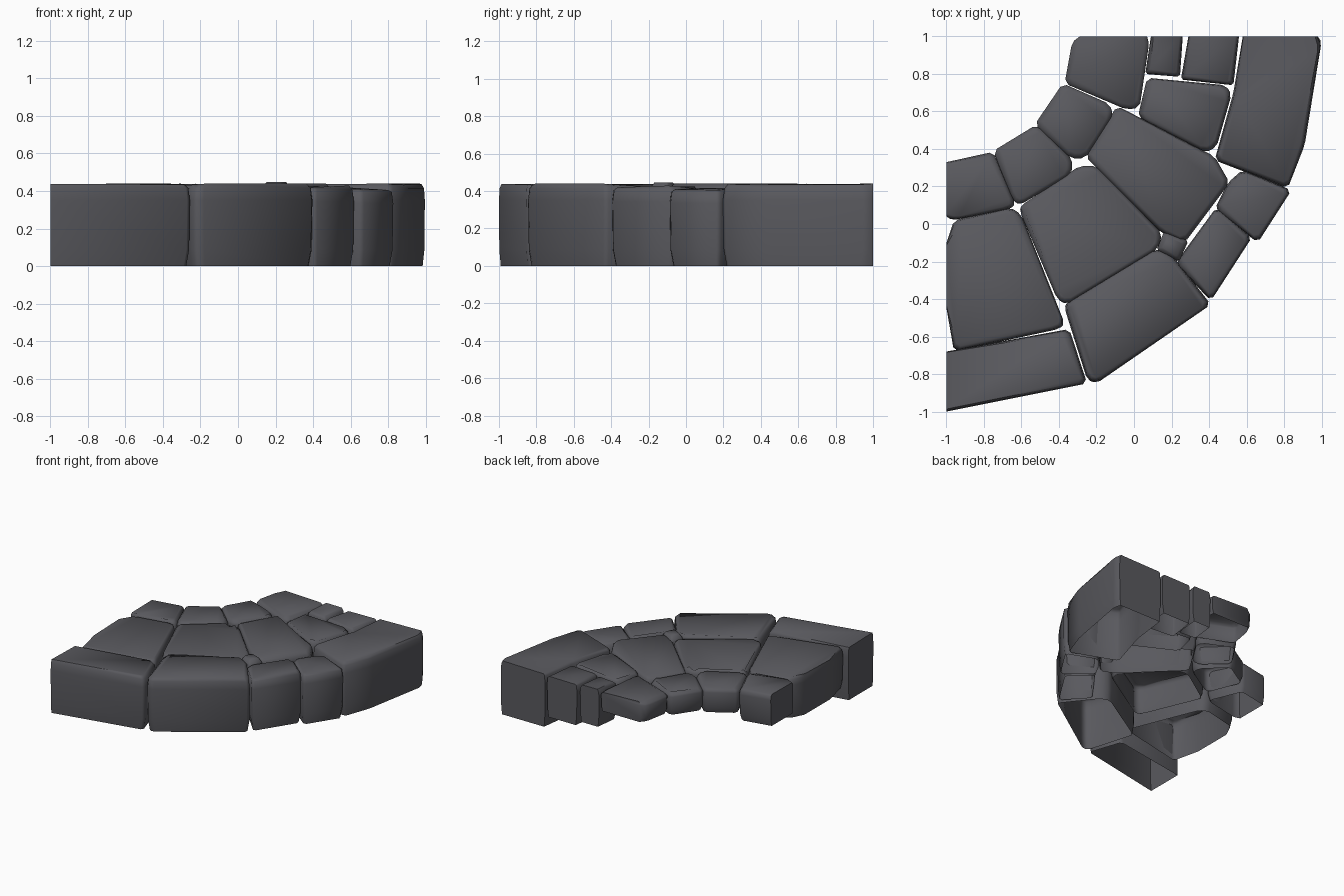
import bpy, bmesh, random
from mathutils import Vector

if "Cube" in bpy.data.objects:
    bpy.data.objects.remove(bpy.data.objects["Cube"])

random.seed(4)
slate = bpy.data.materials.new("dark slate")
slate.diffuse_color = (0.1, 0.1, 0.112, 1)
slate.use_nodes = True
slate.node_tree.nodes["Principled BSDF"].inputs["Base Color"].default_value = slate.diffuse_color


def on_cut(p):
    # the patch is trimmed flat along x = -1 and y = 1
    return p.x < -0.995 or p.y > 0.995


def trim_corners(pts, cut):
    out = []
    for i, p in enumerate(pts):
        if on_cut(p):
            out.append(p)
            continue
        for q in (pts[i - 1], pts[(i + 1) % len(pts)]):
            d = q - p
            out.append(p + d.normalized() * min(cut, d.length * 0.3))
    return out


def pull_in(p, c, dist):
    q = p + (c - p).normalized() * dist
    if p.x < -0.995:
        q.x = p.x
    if p.y > 0.995:
        q.y = p.y
    return q


def stone(name, corners, bottom=0.0, top=0.44, cut=0.022, dip=0.018):
    """A chunky paving stone: stacked rings, drawn in at top and bottom, open underneath."""
    pts = trim_corners([Vector(p) for p in corners], cut)
    c = sum(pts, Vector((0, 0))) / len(pts)
    h = top - bottom
    bm = bmesh.new()
    rings = []
    for z, inset, jitter in ((bottom, 0.02, 0), (bottom + h * 0.2, 0.004, 0),
                             (top - h * 0.2, 0.0, 0), (top - 0.025, 0.008, 0),
                             (top, 0.028, dip)):
        ring = []
        for p in pts:
            q = pull_in(p, c, inset)
            ring.append(bm.verts.new((q.x, q.y, z - random.uniform(0, jitter))))
        rings.append(ring)
    n = len(pts)
    for a, b in zip(rings, rings[1:]):
        for i in range(n):
            j = (i + 1) % n
            bm.faces.new((a[i], a[j], b[j], b[i]))
    bm.faces.new(rings[-1])
    # open shell, so orient by the top face
    bmesh.ops.recalc_face_normals(bm, faces=bm.faces)
    bm.faces.ensure_lookup_table()
    if bm.faces[-1].normal.z < 0:
        bmesh.ops.reverse_faces(bm, faces=bm.faces)
    me = bpy.data.meshes.new(name)
    bm.to_mesh(me)
    bm.free()
    me.materials.append(slate)
    ob = bpy.data.objects.new(name, me)
    bpy.context.collection.objects.link(ob)
    ob.select_set(True)
    bpy.context.view_layer.objects.active = ob


# outer curb stones, reaching the ground
stone("curb_left", [(-1, -.68), (-.345, -.56), (-.25, -.85), (-1, -1)], dip=0.01)
stone("curb_front", [(-.37, -.45), (-.36, -.42), (.12, -.13), (.20, -.16), (.41, -.43), (-.20, -.85), (-.25, -.83)])
stone("curb_small_front", [(.44, .09), (.63, -.07), (.41, -.41), (.22, -.21)], top=.43)
stone("curb_small_right", [(.58, .29), (.84, .18), (.66, -.10), (.43, .08), (.50, .22)], top=.42)
stone("curb_right", [(.58, 1), (.98, 1), (1, .97), (.91, .42), (.82, .19), (.43, .34), (.53, .70)], dip=0.01)

# large middle stones
stone("middle_left", [(-.96, .02), (-.66, .09), (-.60, .05), (-.37, -.53), (-.40, -.56), (-.96, -.68), (-1, -.45), (-1, -.1)], .10)
stone("middle_centre", [(-.60, .10), (-.29, .31), (-.20, .31), (.15, -.05), (.13, -.13), (-.36, -.43), (-.41, -.40), (-.61, .07)], .18, dip=.03)
stone("middle_right", [(-.09, .63), (.43, .36), (.51, .22), (.27, -.10), (.15, -.05), (-.26, .36)], .17)
stone("middle_back", [(.07, .78), (.49, .74), (.52, .69), (.44, .41), (.38, .38), (.02, .57)], .14)

# inner stones, sitting shallower
stone("inner_back", [(-.29, 1), (.07, 1), (.08, .96), (.03, .62), (-.04, .61), (-.37, .75), (-.33, .97)], .27)
stone("inner_pebble_a", [(.09, 1), (.26, 1), (.245, .785), (.06, .80)], .13, cut=.012)
stone("inner_pebble_b", [(.29, 1), (.56, 1), (.53, .74), (.25, .77)], .09, cut=.012)
stone("inner_upper", [(-.38, .75), (-.13, .64), (-.11, .58), (-.26, .35), (-.34, .35), (-.53, .53)], .25)
stone("inner_middle", [(-.52, .53), (-.33, .35), (-.33, .27), (-.61, .10), (-.65, .13), (-.75, .39)], .23)
stone("inner_left", [(-1, .33), (-.75, .385), (-.63, .11), (-.66, .08), (-.97, .02), (-1, .04)], .17)
stone("filler_chip", [(.16, -.04), (.29, -.09), (.24, -.20), (.12, -.14)], .25, .447, .012, 0)

bpy.ops.object.shade_smooth_by_angle(angle=0.96)
